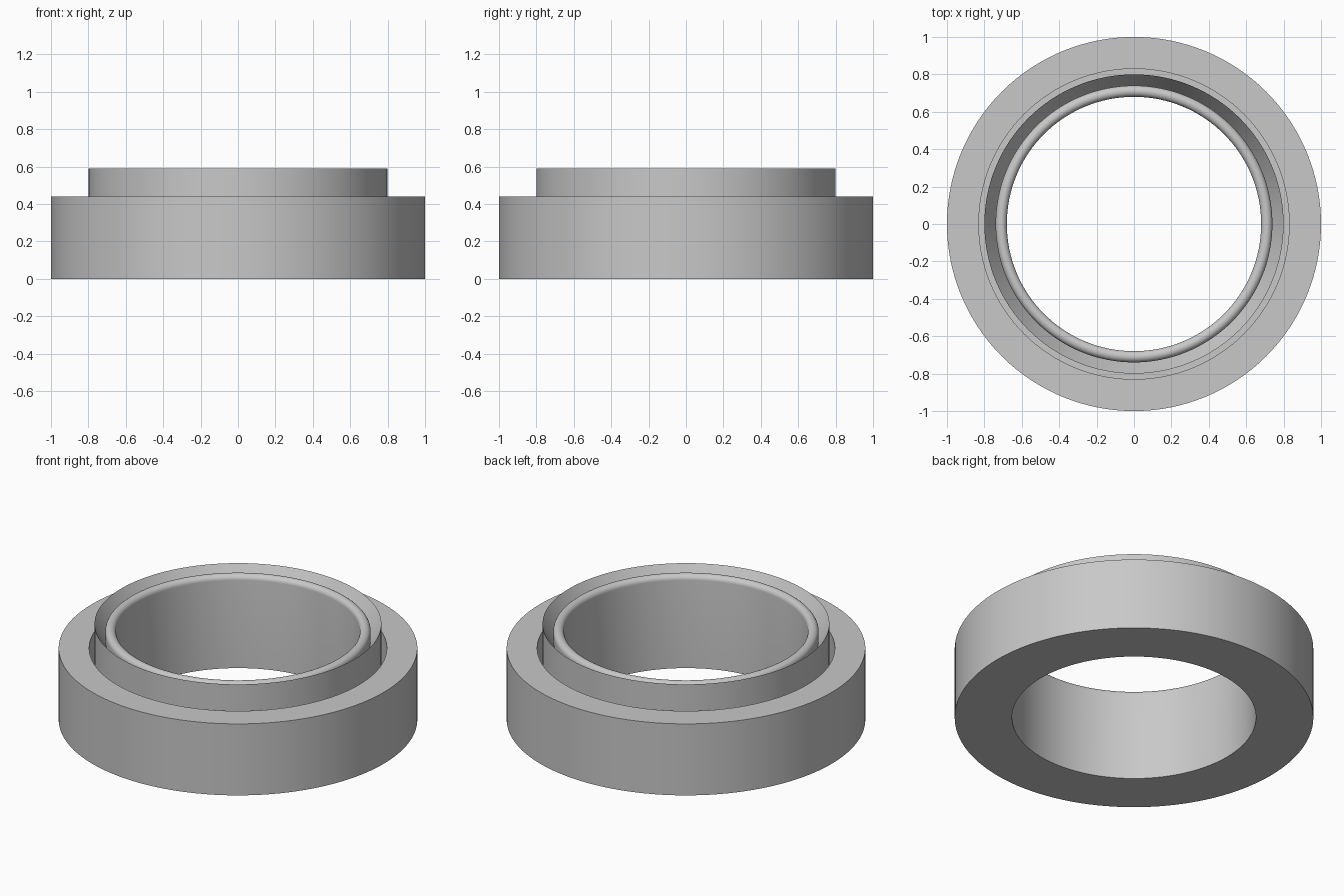
import bpy
import bmesh
from math import cos, sin, pi, radians

SEGMENTS = 128

cube = bpy.data.objects.get("Cube")
if cube:
    bpy.data.objects.remove(cube, do_unlink=True)


def make_material(name, color):
    mat = bpy.data.materials.new(name)
    mat.use_nodes = True
    mat.diffuse_color = color
    mat.node_tree.nodes["Principled BSDF"].inputs["Base Color"].default_value = color
    return mat


def arc(radius, height, size, start, end, steps):
    """Points along a circular arc in the (radius, height) plane."""
    angles = [start + (end - start) * i / steps for i in range(steps + 1)]
    return [(radius + size * cos(a), height + size * sin(a)) for a in angles]


def revolve(name, profile, mat):
    """Turn a closed (radius, height) outline about the z axis."""
    bm = bmesh.new()
    rings = []
    for i in range(SEGMENTS):
        a = 2 * pi * i / SEGMENTS
        rings.append([bm.verts.new((r * cos(a), r * sin(a), z)) for r, z in profile])
    count = len(profile)
    for i, ring in enumerate(rings):
        after = rings[(i + 1) % SEGMENTS]
        for j in range(count):
            k = (j + 1) % count
            bm.faces.new((ring[j], after[j], after[k], ring[k]))
    bmesh.ops.recalc_face_normals(bm, faces=bm.faces)
    mesh = bpy.data.meshes.new(name)
    bm.to_mesh(mesh)
    bm.free()
    mesh.materials.append(mat)
    obj = bpy.data.objects.new(name, mesh)
    bpy.context.collection.objects.link(obj)
    bpy.ops.object.select_all(action="DESELECT")
    obj.select_set(True)
    bpy.context.view_layer.objects.active = obj
    bpy.ops.object.shade_smooth_by_angle(angle=radians(30))
    return obj


grey = make_material("light_grey", (0.58, 0.58, 0.58, 1))

# Outer case, narrow groove and raised collar with a tapered mouth
case = [(0.68, 0), (1, 0), (1, 0.44), (0.83, 0.44), (0.83, 0.2), (0.8, 0.2)]
collar = [(0.8, 0.59), (0.74, 0.49)]
# Rounded lip around the bore
lip = arc(0.71, 0.54, 0.03, 0, pi, 16)

revolve("seal_ring", case + collar + lip, grey)
